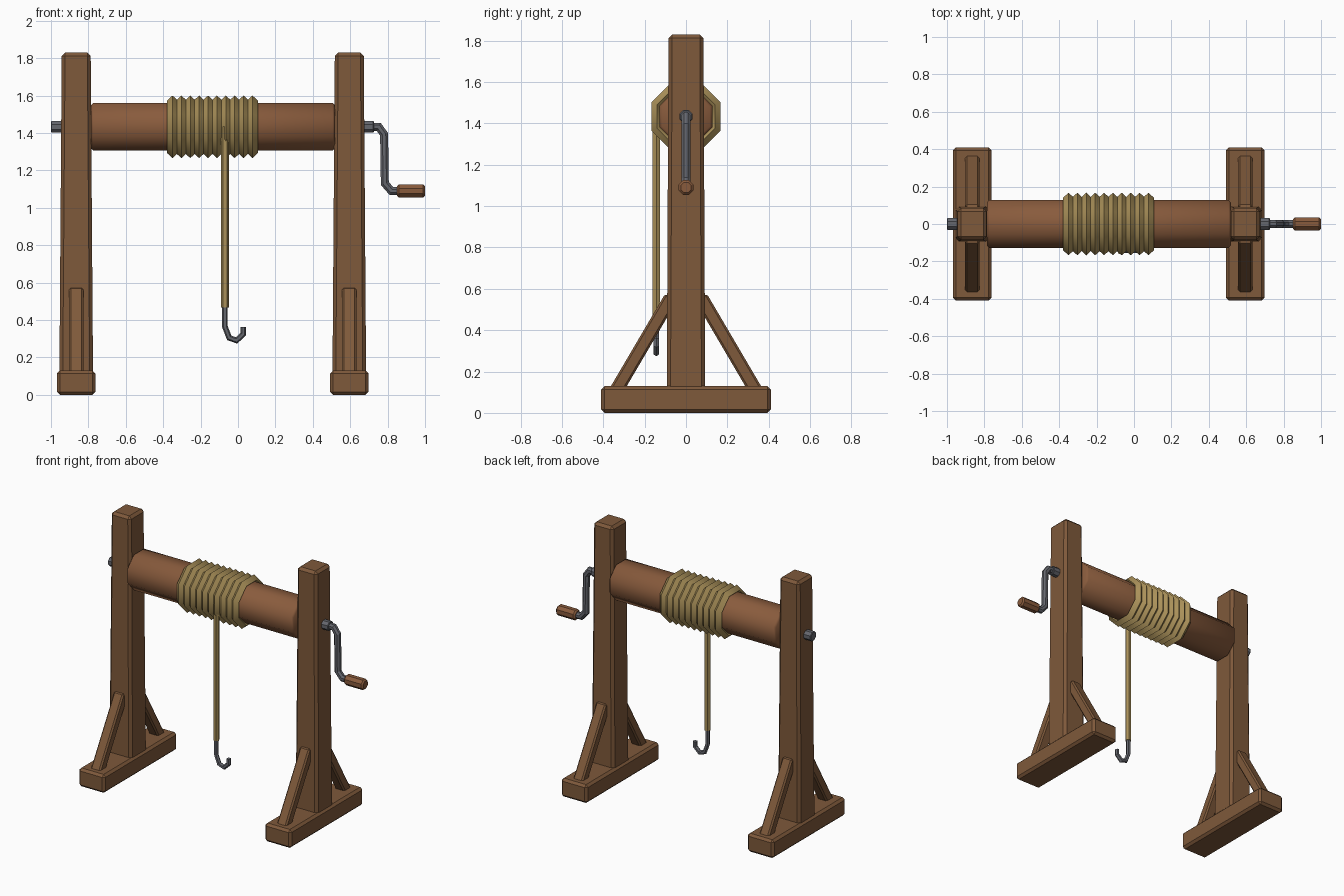
import bpy, bmesh, math
from mathutils import Matrix, Vector

if "Cube" in bpy.data.objects:
    bpy.data.objects.remove(bpy.data.objects["Cube"])

CX, CZ = -0.135, 1.433      # middle between posts, axle height
SPREAD = 0.73               # post distance from the middle


def material(name, col):
    m = bpy.data.materials.new(name)
    m.diffuse_color = (*col, 1)
    m.use_nodes = True
    m.node_tree.nodes["Principled BSDF"].inputs["Base Color"].default_value = m.diffuse_color
    return m


timber = material("timber brown", (0.21, 0.10, 0.043))
log = material("reddish wood", (0.25, 0.105, 0.046))
hemp = material("hemp rope", (0.40, 0.28, 0.10))
iron = material("grey iron", (0.13, 0.135, 0.155))


def finish(bm, name, mat, smooth=None):
    bmesh.ops.recalc_face_normals(bm, faces=bm.faces[:])
    me = bpy.data.meshes.new(name)
    bm.to_mesh(me)
    bm.free()
    me.materials.append(mat)
    ob = bpy.data.objects.new(name, me)
    bpy.context.collection.objects.link(ob)
    if smooth:
        bpy.ops.object.select_all(action='DESELECT')
        bpy.context.view_layer.objects.active = ob
        ob.select_set(True)
        bpy.ops.object.shade_smooth_by_angle(angle=math.radians(smooth))
    return ob


def beam(name, size, matrix, bevel, taper=(1, 1)):
    """Bevelled box, with its upper end scaled by taper."""
    bm = bmesh.new()
    bmesh.ops.create_cube(bm, size=1)
    for v in bm.verts:
        if v.co.z > 0:
            v.co.x *= taper[0]
            v.co.y *= taper[1]
        v.co = Vector(a * b for a, b in zip(v.co, size))
    bmesh.ops.bevel(bm, geom=bm.edges[:], offset=bevel, segments=1, affect='EDGES')
    bm.transform(matrix)
    return finish(bm, name, timber)


def rod(name, x0, x1, z, r, mat, bevel, smooth=None):
    """Eight-sided cylinder along x with bevelled ends."""
    bm = bmesh.new()
    bmesh.ops.create_cone(bm, cap_ends=True, segments=8, radius1=r, radius2=r, depth=x1 - x0)
    rims = [e for e in bm.edges if abs(e.verts[0].co.z - e.verts[1].co.z) < 1e-4]
    bmesh.ops.bevel(bm, geom=rims, offset=bevel, segments=1, affect='EDGES')
    bm.transform(Matrix.Translation(((x0 + x1) / 2, 0, z))
                 @ Matrix.Rotation(math.pi / 8, 4, 'X') @ Matrix.Rotation(math.pi / 2, 4, 'Y'))
    return finish(bm, name, mat, smooth)


def tube(name, pts, r, mat, sides):
    """Mitred tube along a path in the xz plane."""
    pts = [Vector(p) for p in pts]
    bm = bmesh.new()
    rings = []
    for i, p in enumerate(pts):
        a = (p - pts[i - 1]).normalized() if i else (pts[1] - p).normalized()
        b = (pts[i + 1] - p).normalized() if i < len(pts) - 1 else a
        t = (a + b).normalized()
        side = Vector((0, 1, 0))
        up = t.cross(side) / max(t.dot(a), 0.5)
        angs = [math.tau * (k + 0.5) / sides for k in range(sides)]
        rings.append([bm.verts.new(p + r * (side * math.cos(g) + up * math.sin(g))) for g in angs])
    for A, B in zip(rings, rings[1:]):
        for k in range(sides):
            n = (k + 1) % sides
            bm.faces.new((A[k], A[n], B[n], B[k]))
    bm.faces.new(rings[0])
    bm.faces.new(rings[-1])
    return finish(bm, name, mat)


# Two supports: foot, tapered post and a brace on either side
for side, label in ((-1, "left"), (1, "right")):
    x = CX + side * SPREAD
    beam(label + "_foot", (0.206, 0.82, 0.13), Matrix.Translation((x, 0, 0.065)), 0.016)
    beam(label + "_post", (0.18, 0.186, 1.73), Matrix.Translation((x, 0, 0.965)), 0.018, (0.86, 0.91))
    for s, end in ((-1, "front"), (1, "back")):
        low, high = Vector((x, s * 0.348, 0.09)), Vector((x, s * 0.072, 0.56))
        d = high - low
        mat = Matrix.Translation((low + high) / 2) @ Matrix.Rotation(-math.atan2(d.y, d.z), 4, 'X')
        beam(f"{label}_{end}_brace", (0.076, 0.066, d.length), mat, 0.01)

# Winding drum and axle
rod("drum", -0.786, 0.518, CZ, 0.138, log, 0.012, 50)
rod("axle", -1.0, 0.727, CZ, 0.034, iron, 0.004)

# Rope coil: ten eight-sided rings with a diamond section
bm = bmesh.new()
for i in range(10):
    x = CX - 0.0015 + (i - 4.5) * 0.0475
    loops = []
    for k in range(8):
        a = math.tau * (k + 0.5) / 8
        loops.append([bm.verts.new((x + dx, (0.151 + dr) * math.cos(a), CZ + (0.151 + dr) * math.sin(a)))
                      for dx, dr in ((0.03, 0), (0, 0.03), (-0.03, 0), (0, -0.03))])
    for k in range(8):
        A, B = loops[k], loops[(k + 1) % 8]
        for j in range(4):
            n = (j + 1) % 4
            bm.faces.new((A[j], A[n], B[n], B[j]))
finish(bm, "rope_coil", hemp, 50)

# Hanging rope and hook
RX, RY = -0.07, -0.143
tube("hanging_rope", [(RX, RY, 1.435), (RX, RY, 0.468)], 0.021, hemp, 6)
tube("hook", [(RX, RY, 0.48), (RX, RY, 0.365), (-0.047, RY, 0.305), (-0.008, RY, 0.291),
              (0.028, RY, 0.325), (0.028, RY, 0.362)], 0.015, iron, 6)

# Crank arm and handle
tube("crank_arm", [(0.70, 0, CZ), (0.752, 0, CZ), (0.781, 0, 1.393), (0.785, 0, 1.13),
                   (0.82, 0, 1.09), (0.88, 0, 1.09)], 0.023, iron, 8)
rod("crank_handle", 0.85, 1.0, 1.09, 0.038, log, 0.01)
